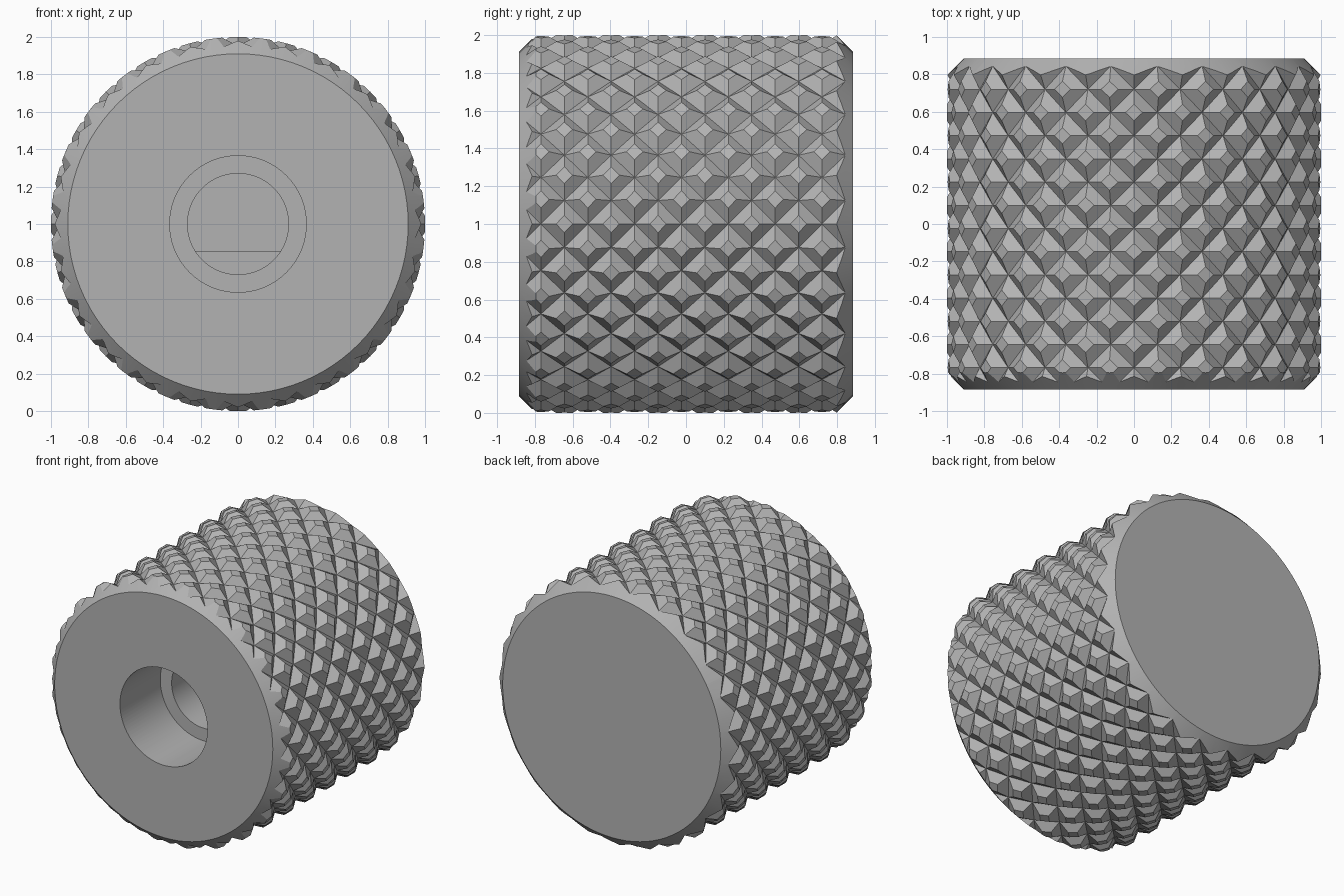
import bpy, bmesh, math
from mathutils import Matrix

if "Cube" in bpy.data.objects:
    bpy.data.objects.remove(bpy.data.objects["Cube"])

HALF = 0.885          # half length along y
COLS = 24             # diamonds around the grip
PITCH = 0.124         # half a diamond along y
CROSS_Y = 0.72        # a groove crossing on the top line
GROOVE_R = 0.952      # radius at the groove bottoms
TOP = 0.35            # size of the flat diamond top

metal = bpy.data.materials.new("satin grey metal")
metal.use_nodes = True
GREY = (0.45, 0.45, 0.45, 1)
metal.diffuse_color = GREY
metal.node_tree.nodes["Principled BSDF"].inputs["Base Color"].default_value = GREY


def make_object(name, bm):
    bmesh.ops.recalc_face_normals(bm, faces=bm.faces)
    mesh = bpy.data.meshes.new(name)
    bm.to_mesh(mesh)
    bm.free()
    mesh.materials.append(metal)
    obj = bpy.data.objects.new(name, mesh)
    bpy.context.collection.objects.link(obj)
    return obj


def lathe(name, profile, steps=96):
    """Turn a closed (radius, y) profile about the knob axis."""
    bm = bmesh.new()
    verts = [bm.verts.new((r, y, 1)) for r, y in profile]
    edges = [bm.edges.new(pair) for pair in zip(verts, verts[1:])]
    bmesh.ops.spin(bm, geom=verts + edges, cent=(0, 0, 1), axis=(0, 1, 0),
                   angle=math.tau, steps=steps, use_merge=True)
    bmesh.ops.remove_doubles(bm, verts=bm.verts, dist=1e-4)
    return make_object(name, bm)


def boolean(target, cutter, operation):
    """Apply a boolean and discard the cutter."""
    cutter.hide_render = True
    mod = target.modifiers.new(operation, 'BOOLEAN')
    mod.operation, mod.object, mod.solver = operation, cutter, 'EXACT'
    bpy.context.view_layer.objects.active = target
    bpy.ops.object.modifier_apply(modifier=mod.name)
    bpy.data.objects.remove(cutter)


# Knurled grip: truncated diamonds between two sets of helical grooves
bm = bmesh.new()
cache = {}


def point(i, j, radius):
    i %= 2 * COLS
    key = (round(i, 3), round(j, 3))
    if key not in cache:
        a = i * math.pi / COLS
        cache[key] = bm.verts.new((radius * math.sin(a), CROSS_Y + j * PITCH,
                                   1 + radius * math.cos(a)))
    return cache[key]


SIDES = [(1, 0), (0, 1), (-1, 0), (0, -1)]
for j in range(-14, 4):
    for i in range(2 * COLS):
        if (i + j) % 2:
            low = [point(i + u, j + v, GROOVE_R) for u, v in SIDES]
            top = [point(i + u * TOP, j + v * TOP, 1) for u, v in SIDES]
            bm.faces.new(top)
            for k in range(4):
                n = (k + 1) % 4
                bm.faces.new((low[k], low[n], top[n], top[k]))
rims = [e for e in bm.edges if e.is_boundary]
caps = bmesh.ops.holes_fill(bm, edges=rims, sides=0)["faces"]
bmesh.ops.poke(bm, faces=caps)
knob = make_object("knurled_knob", bm)

# Trim both ends flat with a chamfer
envelope = lathe("end_trim", [(0, -HALF), (0.91, -HALF), (1.1, 0.19 - HALF),
                              (1.1, HALF - 0.19), (0.91, HALF), (0, HALF)])
boolean(knob, envelope, 'INTERSECT')

# Stepped shaft hole with a flat in its deeper part
bore = lathe("shaft_bore", [(0, -1.1), (0.365, -1.1), (0.365, 0.48 - HALF),
                            (0.27, 0.48 - HALF), (0.27, 0.4), (0, 0.4)])
bm = bmesh.new()
bmesh.ops.create_cube(bm, size=1, matrix=Matrix.Translation((0, 0.36, 0.355)))
flat = make_object("bore_flat", bm)
boolean(bore, flat, 'DIFFERENCE')
boolean(knob, bore, 'DIFFERENCE')

# Smooth round walls, crisp knurl facets
bpy.ops.object.select_all(action='DESELECT')
knob.select_set(True)
bpy.context.view_layer.objects.active = knob
bpy.ops.object.shade_smooth_by_angle(angle=math.radians(20))
